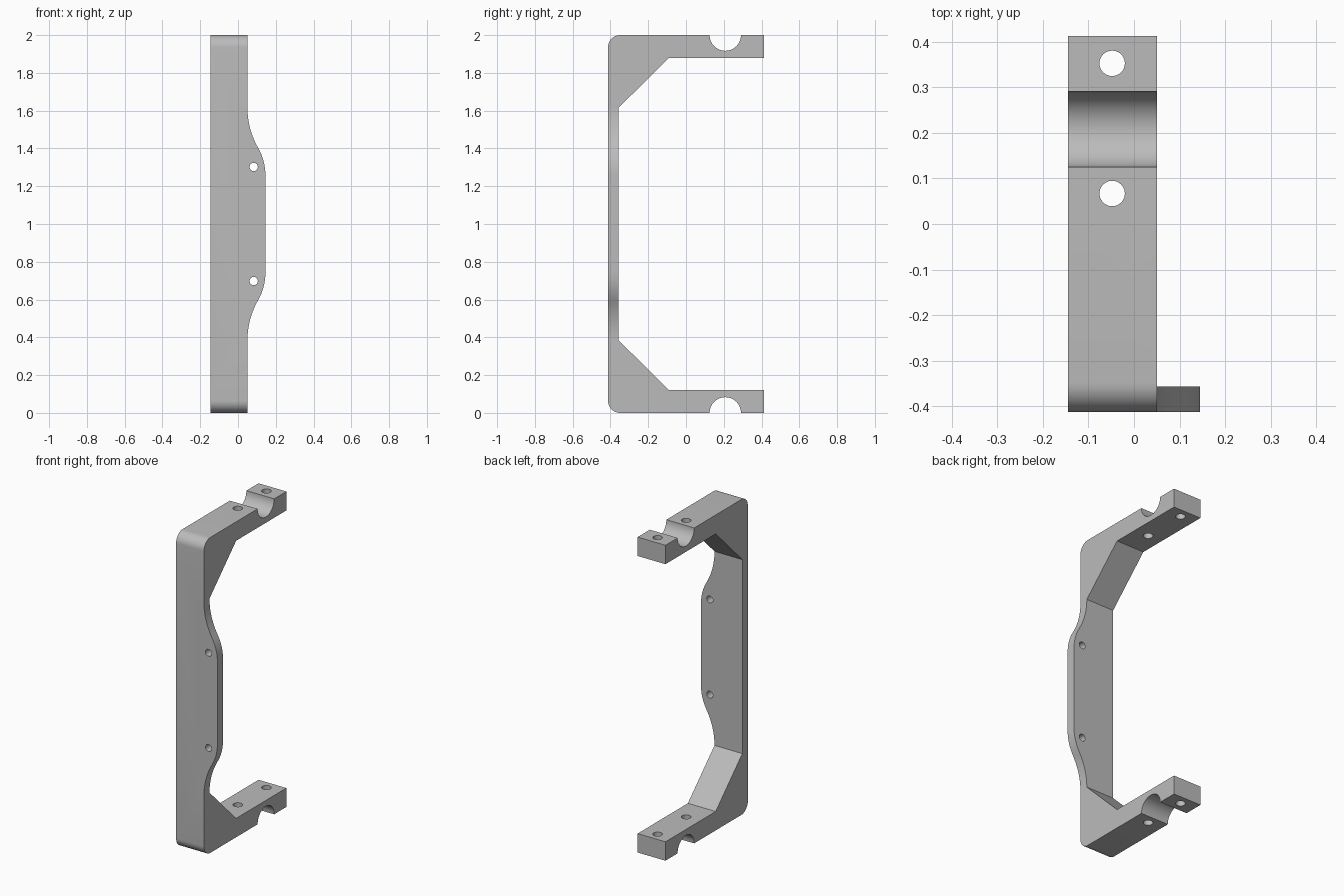
import bpy, bmesh, math
from mathutils import Vector

cube = bpy.data.objects.get("Cube")
if cube:
    bpy.data.objects.remove(cube, do_unlink=True)

X0, X1, X2 = -0.145, 0.05, 0.145      # body left edge, body right edge, tab edge
FRONT, WEB, BACK = -0.413, -0.357, 0.413
ARM = 1.88                            # inner face of the upper arm

metal = bpy.data.materials.new("grey metal")
metal.use_nodes = True
grey = (0.5, 0.5, 0.5, 1)
metal.diffuse_color = grey
metal.node_tree.nodes["Principled BSDF"].inputs["Base Color"].default_value = grey


def arc(cu, cv, r, a0, a1, n):
    """Points on an arc, angles in degrees."""
    angles = [math.radians(a0 + (a1 - a0) * i / n) for i in range(n + 1)]
    return [(cu + r * math.cos(a), cv + r * math.sin(a)) for a in angles]


def mirrored(half):
    """Close an upper half outline with its reflection about mid height."""
    return half + [(u, 2 - v) for u, v in reversed(half)]


def extrude(name, outline, place, offset):
    bm = bmesh.new()
    face = bm.faces.new([bm.verts.new(place(u, v)) for u, v in outline])
    geom = bmesh.ops.extrude_face_region(bm, geom=[face])["geom"]
    verts = [g for g in geom if isinstance(g, bmesh.types.BMVert)]
    bmesh.ops.translate(bm, verts=verts, vec=Vector(offset))
    bmesh.ops.recalc_face_normals(bm, faces=bm.faces)
    mesh = bpy.data.meshes.new(name)
    bm.to_mesh(mesh)
    bm.free()
    mesh.materials.append(metal)
    obj = bpy.data.objects.new(name, mesh)
    bpy.context.collection.objects.link(obj)
    return obj


def combine(target, other, operation):
    bpy.context.view_layer.objects.active = target
    mod = target.modifiers.new(operation, "BOOLEAN")
    mod.operation, mod.solver, mod.object = operation, "EXACT", other
    bpy.ops.object.modifier_apply(modifier=mod.name)
    bpy.data.objects.remove(other, do_unlink=True)


# C-shaped body: rounded front corners, braced inner corners, bearing notches
notch_y, notch_r, corner = 0.208, 0.083, 0.065
half = [(WEB, 1.615), (-0.09, ARM), (BACK, ARM), (BACK, 2)]
half += arc(notch_y, 2, notch_r, 0, -180, 24)
half += arc(FRONT + corner, 2 - corner, corner, 90, 180, 10)
# the inner outline runs up, the outer outline runs down
body = half + [(u, 2 - v) for u, v in reversed(half)]
bracket = extrude("bracket", body, lambda u, v: (X0, u, v), (X1 - X0, 0, 0))

# Side tab with S-curved ends
r1, r2 = 0.425, 0.284
curve = arc(X1 + r1, 1.615, r1, 180, 210, 10)
curve += arc(X2 - r2, 1.26, r2, 30, 0, 8)[1:]
tab = extrude("side_tab", mirrored([(0, 1.615)] + curve),
              lambda u, v: (u, FRONT, v), (0, WEB - FRONT, 0))
combine(bracket, tab, "UNION")

# Bolt holes through both arms
for y in (0.067, 0.353):
    hole = extrude("arm_hole", arc(-0.048, y, 0.028, 0, 345, 23),
                   lambda u, v: (u, v, -0.1), (0, 0, 2.2))
    combine(bracket, hole, "DIFFERENCE")

# Small screw holes through the tab
for z in (0.698, 1.302):
    hole = extrude("tab_hole", arc(0.083, z, 0.022, 0, 337.5, 15),
                   lambda u, v: (u, FRONT - 0.1, v), (0, 0.3, 0))
    combine(bracket, hole, "DIFFERENCE")

bpy.ops.object.select_all(action="DESELECT")
bracket.select_set(True)
bpy.context.view_layer.objects.active = bracket
bpy.ops.object.shade_smooth_by_angle(angle=math.radians(30))
